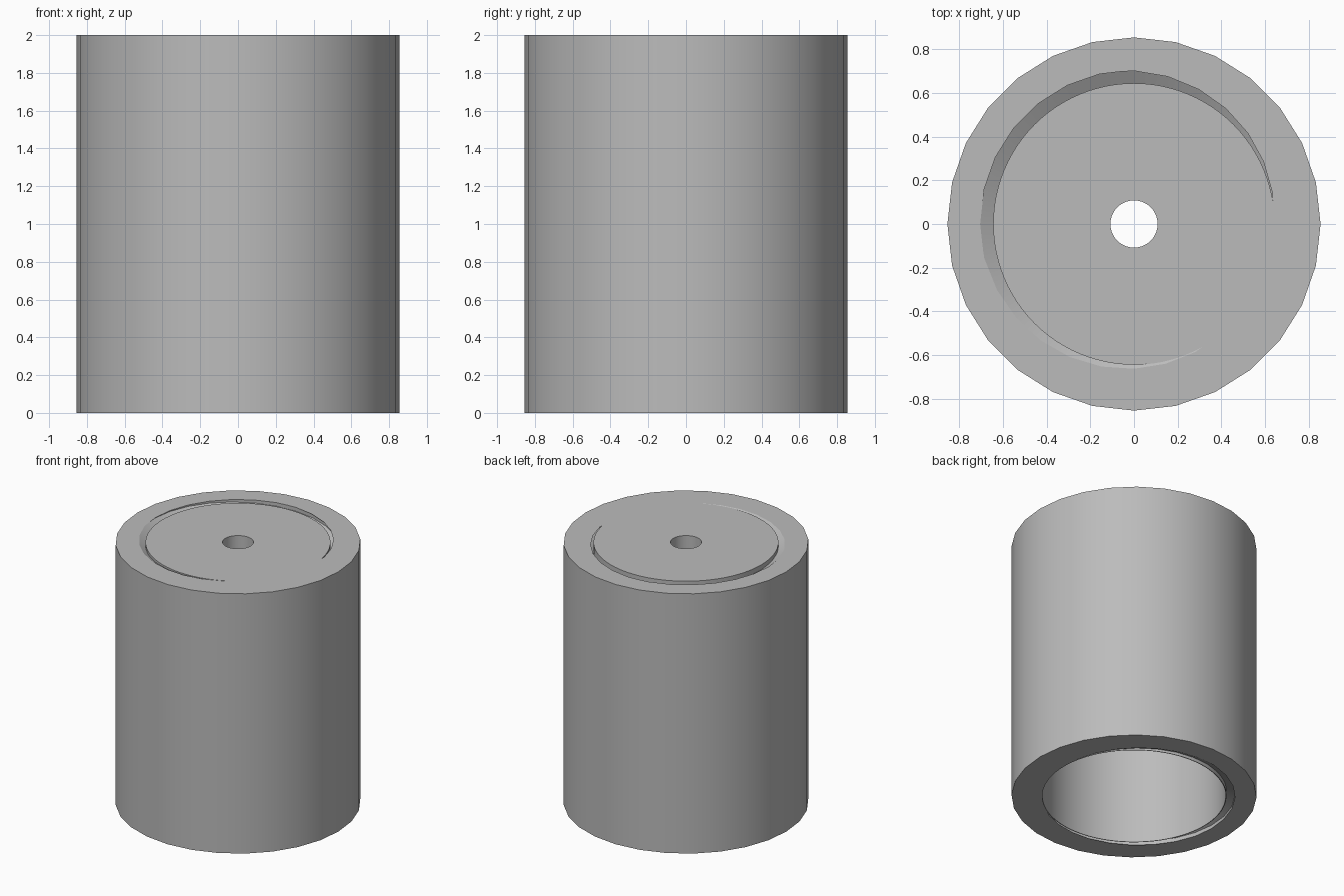
import bpy, bmesh, math
from mathutils import Vector

cube = bpy.data.objects.get("Cube")
if cube:
    bpy.data.objects.remove(cube, do_unlink=True)

HEIGHT, BODY_R, ROOT_R, GROOVE_R = 2.0, 0.855, 0.645, 0.705
SIDES, TURNS = 28, 18
PITCH = HEIGHT / TURNS

grey = bpy.data.materials.new("plain_grey")
grey.diffuse_color = (0.5, 0.5, 0.5, 1)
grey.use_nodes = True
grey.node_tree.nodes["Principled BSDF"].inputs["Base Color"].default_value = (0.5, 0.5, 0.5, 1)


def finish(name, bm):
    mesh = bpy.data.meshes.new(name)
    bm.to_mesh(mesh)
    bm.free()
    mesh.materials.append(grey)
    obj = bpy.data.objects.new(name, mesh)
    bpy.context.collection.objects.link(obj)
    bpy.ops.object.select_all(action="DESELECT")
    obj.select_set(True)
    bpy.context.view_layer.objects.active = obj
    bpy.ops.object.shade_smooth_by_angle(angle=math.radians(25))
    return obj


def polar(r, degrees, z):
    a = math.radians(degrees)
    return Vector((r * math.cos(a), r * math.sin(a), z))


def ring(bm, r, z, sides):
    return [bm.verts.new(polar(r, 360 * i / sides, z)) for i in range(sides)]


def bridge(bm, a, b):
    n = len(a)
    for i in range(n):
        bm.faces.new((a[i], a[(i + 1) % n], b[(i + 1) % n], b[i]))


# Internal screw thread: one groove profile swept up a helix
bm = bmesh.new()
profile = [(0, ROOT_R), (115, GROOVE_R), (210, GROOVE_R), (300, ROOT_R), (360, ROOT_R)]
phase = 305
previous = None
for step in range(-2 * SIDES, (TURNS + 2) * SIDES + 1):
    angle = 360 * step / SIDES
    row = [bm.verts.new(polar(r, angle, PITCH * (s + angle - phase) / 360)) for s, r in profile]
    if previous:
        for i in range(len(row) - 1):
            bm.faces.new((previous[i], previous[i + 1], row[i + 1], row[i]))
    previous = row
bmesh.ops.remove_doubles(bm, verts=bm.verts, dist=1e-4)

# Trim the thread flush with both ends
for z, up in ((0, -1), (HEIGHT, 1)):
    bmesh.ops.bisect_plane(bm, geom=bm.verts[:] + bm.edges[:] + bm.faces[:], dist=1e-5,
                           plane_co=(0, 0, z), plane_no=(0, 0, up), clear_outer=True)

# Outer wall and the two end faces
bridge(bm, ring(bm, BODY_R, 0, SIDES), ring(bm, BODY_R, HEIGHT, SIDES))
for z, up in ((0, -1), (HEIGHT, 1)):
    rim = [e for e in bm.edges if e.is_boundary and all(abs(v.co.z - z) < 1e-4 for v in e.verts)]
    bmesh.ops.triangle_fill(bm, edges=rim, use_beauty=True, normal=(0, 0, up))
bmesh.ops.recalc_face_normals(bm, faces=bm.faces)
finish("threaded_body", bm)

# Thin inner cup, open below, with a round hole through its top
bm = bmesh.new()
section = [(ROOT_R, 0), (ROOT_R, HEIGHT), (0.108, HEIGHT), (0.108, 1.8), (0.64, 1.8), (0.64, 0)]
rings = [ring(bm, r, z, 96) for r, z in section]
for i in range(len(rings)):
    bridge(bm, rings[i], rings[(i + 1) % len(rings)])
bmesh.ops.recalc_face_normals(bm, faces=bm.faces)
finish("inner_cup", bm)
